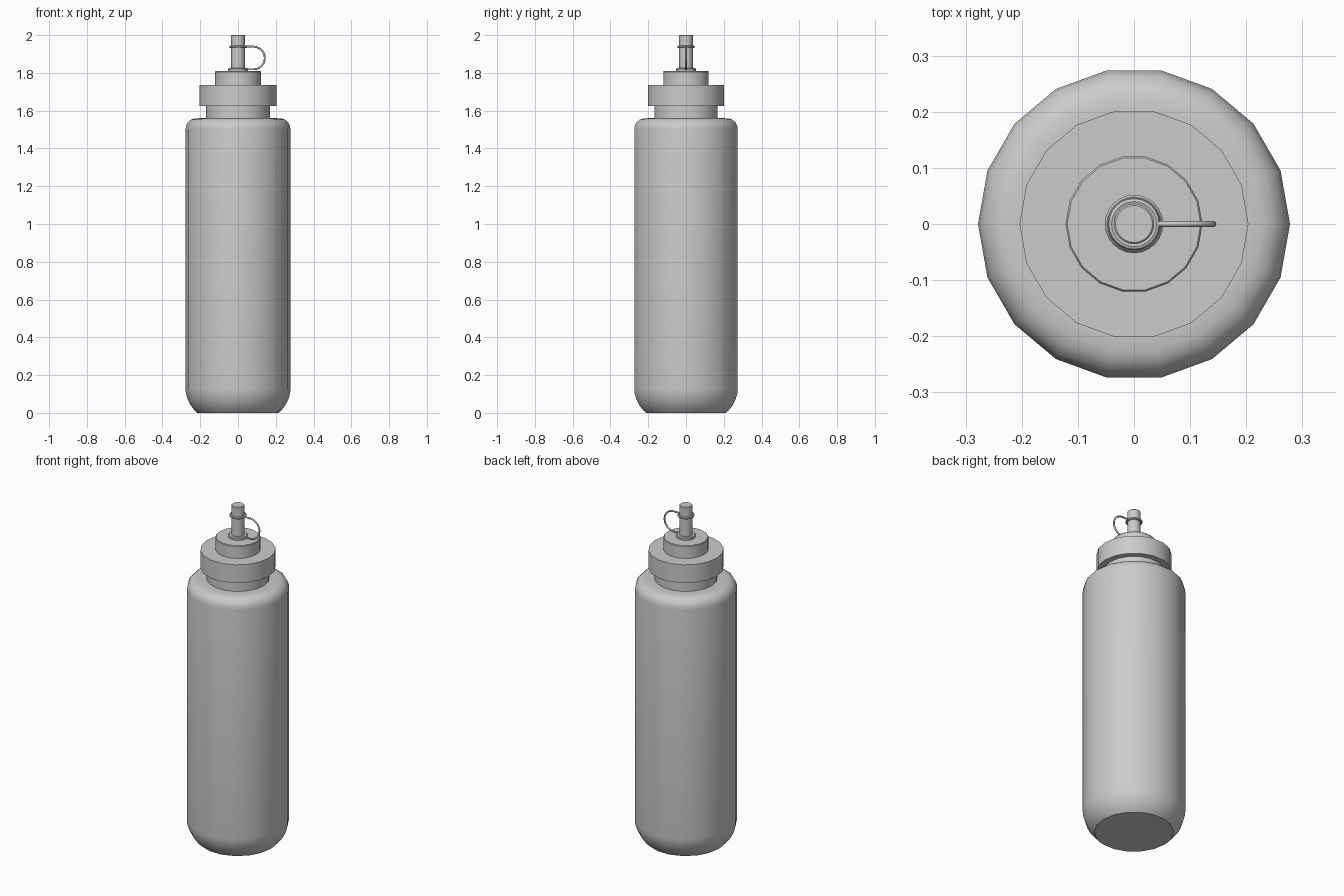
import bpy, bmesh, math

if "Cube" in bpy.data.objects:
    bpy.data.objects.remove(bpy.data.objects["Cube"])


def finish(obj, angle=30):
    bpy.ops.object.select_all(action='DESELECT')
    obj.select_set(True)
    bpy.context.view_layer.objects.active = obj
    bpy.ops.object.shade_smooth_by_angle(angle=math.radians(angle))


def lathe(name, profile, sides=18):
    """Closed solid of revolution from (radius, height) points, bottom to top."""
    bm = bmesh.new()
    rings = []
    for r, z in profile:
        rings.append([bm.verts.new((r * math.cos(math.tau * i / sides),
                                    r * math.sin(math.tau * i / sides), z))
                      for i in range(sides)])
    for a, b in zip(rings, rings[1:]):
        for i in range(sides):
            j = (i + 1) % sides
            bm.faces.new((a[i], a[j], b[j], b[i]))
    bm.faces.new(rings[0][::-1])
    bm.faces.new(rings[-1])
    mesh = bpy.data.meshes.new(name)
    bm.to_mesh(mesh)
    bm.free()
    obj = bpy.data.objects.new(name, mesh)
    bpy.context.collection.objects.link(obj)
    finish(obj)
    return obj


# bottle with rounded base and shoulder
lathe("bottle_body", [
    (0.215, 0.0), (0.232, 0.016), (0.252, 0.042), (0.268, 0.075), (0.276, 0.105), (0.278, 0.13),
    (0.278, 1.50), (0.275, 1.52), (0.266, 1.538), (0.25, 1.552), (0.23, 1.559), (0.205, 1.56)])

# neck and stepped screw cap
lathe("neck", [(0.17, 1.55), (0.17, 1.64)])
lathe("cap", [(0.204, 1.626), (0.204, 1.735)])
lathe("cap_top", [(0.122, 1.73), (0.122, 1.806), (0.119, 1.81)])

# spout with base collar
lathe("spout", [(0.036, 1.80), (0.036, 1.997), (0.033, 2.0)], 24)
lathe("spout_collar", [(0.051, 1.808), (0.052, 1.812), (0.052, 1.821), (0.048, 1.826)], 24)

# ring around the spout
bpy.ops.mesh.primitive_torus_add(major_radius=0.040, minor_radius=0.007, major_segments=24,
                                 minor_segments=8, location=(0, 0, 1.938))
ring = bpy.context.object
ring.name = "spout_ring"
finish(ring)

# thin tether loop from ring to collar
cx, cz, r = 0.082, 1.879, 0.06
path = [(0.038, 0, cz + r)]
for i in range(13):
    a = math.pi / 2 - math.pi * i / 12
    path.append((cx + r * math.cos(a), 0, cz + r * math.sin(a)))
path.append((0.045, 0, cz - r))
curve = bpy.data.curves.new("tether", 'CURVE')
curve.dimensions = '3D'
curve.bevel_depth = 0.005
curve.bevel_resolution = 2
curve.use_fill_caps = True
spline = curve.splines.new('POLY')
spline.points.add(len(path) - 1)
for p, co in zip(spline.points, path):
    p.co = (*co, 1)
    p.radius = 1
spline.use_smooth = True
tether = bpy.data.objects.new("tether", curve)
bpy.context.collection.objects.link(tether)
